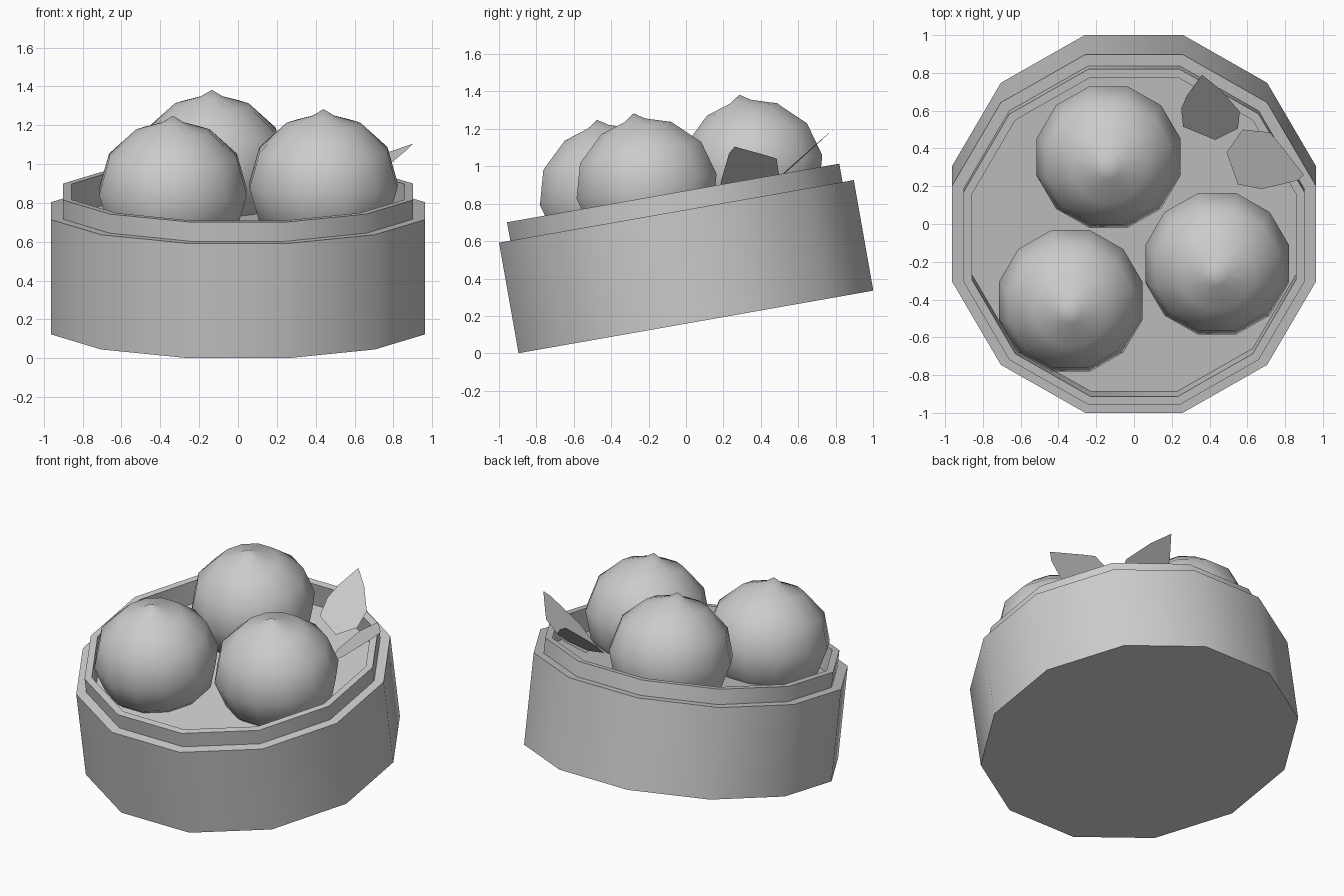
import bpy, bmesh
from math import radians, cos, sin, pi
from mathutils import Matrix, Vector

if "Cube" in bpy.data.objects:
    bpy.data.objects.remove(bpy.data.objects["Cube"], do_unlink=True)

SIDES = 12
CORNER = 1 / cos(pi / SIDES)          # flat-side distance to corner radius
TILT = Matrix.Translation((0, 0.053, 0.168)) @ Matrix.Rotation(radians(10), 4, 'X')

grey = bpy.data.materials.new("light_grey")
grey.use_nodes = True
grey.diffuse_color = (0.6, 0.6, 0.6, 1)
grey.node_tree.nodes["Principled BSDF"].inputs["Base Color"].default_value = (0.6, 0.6, 0.6, 1)


def finish(bm, name, matrix=None):
    mesh = bpy.data.meshes.new(name)
    bm.to_mesh(mesh)
    bm.free()
    mesh.materials.append(grey)
    obj = bpy.data.objects.new(name, mesh)
    bpy.context.collection.objects.link(obj)
    if matrix is not None:
        obj.matrix_world = matrix
    bpy.ops.object.select_all(action='DESELECT')
    obj.select_set(True)
    bpy.context.view_layer.objects.active = obj
    bpy.ops.object.shade_smooth_by_angle(angle=radians(40))
    return obj


def lathe(name, profile, matrix):
    """Spin a (flat-side radius, height) profile into a twelve-sided body."""
    bm = bmesh.new()
    turn = Matrix.Rotation(pi / SIDES, 3, 'Z')
    verts = [bm.verts.new(turn @ Vector((r * CORNER, 0, h))) for r, h in profile]
    edges = [bm.edges.new(pair) for pair in zip(verts, verts[1:])]
    bmesh.ops.spin(bm, geom=verts + edges, cent=(0, 0, 0), axis=(0, 0, 1),
                   angle=2 * pi, steps=SIDES, use_merge=False)
    bmesh.ops.remove_doubles(bm, verts=bm.verts[:], dist=0.0005)
    bmesh.ops.recalc_face_normals(bm, faces=bm.faces[:])
    return finish(bm, name, matrix)


def leaf(name, outline, tip, slope):
    """Flat leaf: an outline seen from above, lifted onto a sloping plane."""
    bm = bmesh.new()
    tip = Vector(tip)
    verts = [bm.verts.new((x, y, tip.z + slope[0] * (x - tip.x) + slope[1] * (y - tip.y)))
             for x, y in outline]
    face = bm.faces.new(verts)
    face.normal_update()
    if face.normal.z < 0:
        face.normal_flip()
    return finish(bm, name)


# Steamer basket with stepped rim and raised floor
lathe("steamer_basket",
      [(0, 0), (0.963, 0), (0.963, 0.6), (0.902, 0.6), (0.902, 0.7),
       (0.858, 0.7), (0.858, 0.54), (0, 0.54)], TILT)

# Buns: squashed balls with a pinched tip
BUN_R, BUN_H, BUN_MID = 0.38, 0.365, 0.76
bun = [(BUN_R * cos(radians(a)), BUN_MID + BUN_H * sin(radians(a)))
       for a in range(-90, 61, 30)]
bun += [(0.057, 1.118), (0, 1.156)]
for name, x, y in (("back_bun", -0.135, 0.44),
                   ("left_bun", 0.44, -0.134),
                   ("right_bun", -0.335, -0.333)):
    lathe(name, bun, TILT @ Matrix.Translation((x, y, 0)))

# Two leaves leaning on the back left rim
leaf("back_leaf",
     [(0.36, 0.79), (0.28, 0.68), (0.25, 0.61), (0.26, 0.515),
      (0.43, 0.445), (0.55, 0.505), (0.56, 0.595), (0.46, 0.71)],
     (0.36, 0.79, 1.2), (0.03, 0.9))
leaf("side_leaf",
     [(0.9, 0.26), (0.865, 0.23), (0.675, 0.185), (0.55, 0.21),
      (0.49, 0.38), (0.575, 0.5), (0.72, 0.485), (0.77, 0.425)],
     (0.9, 0.26, 1.105), (0.755, 0.32))
